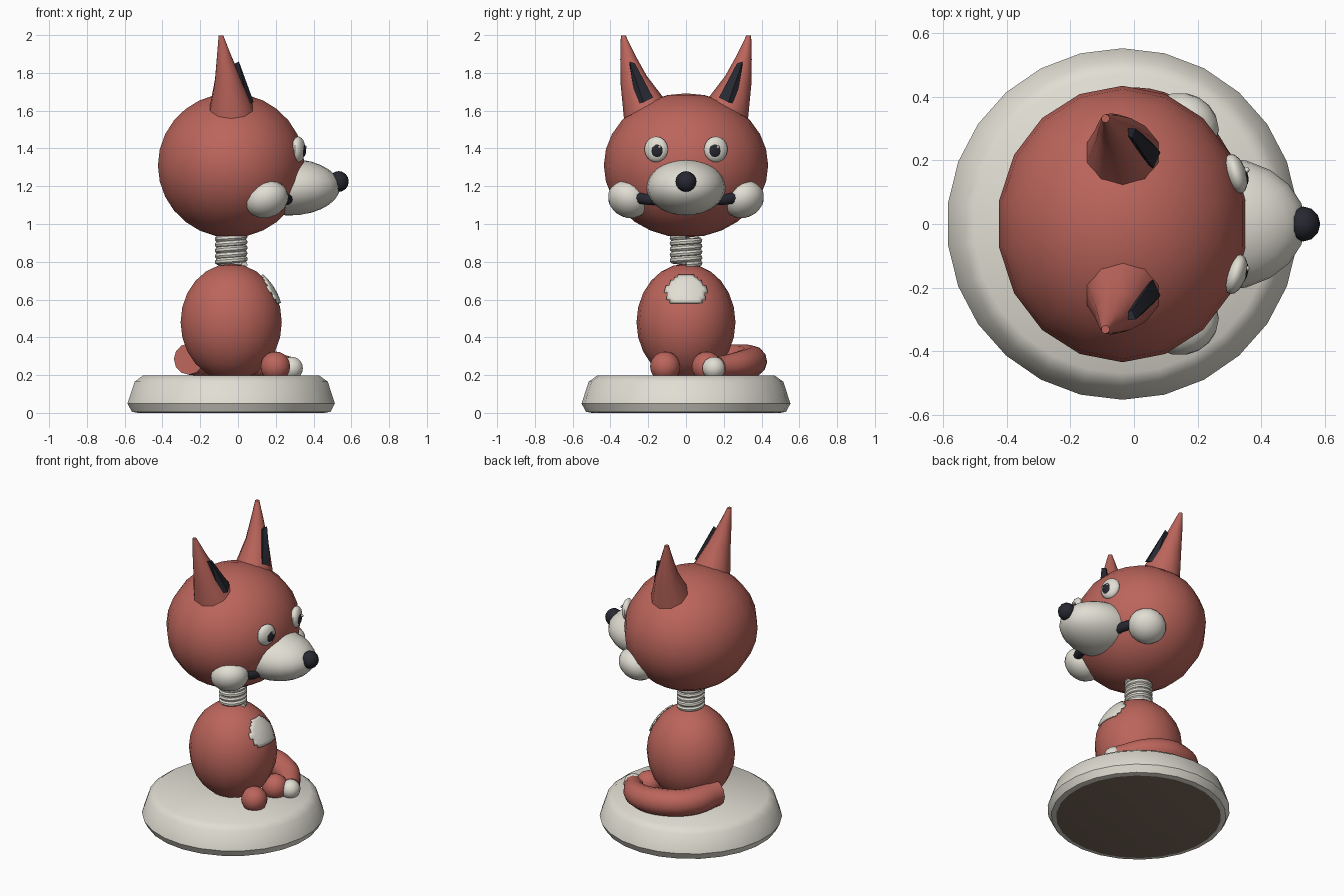
import bpy, bmesh, math
from mathutils import Matrix, Vector

cube = bpy.data.objects.get("Cube")
if cube:
    bpy.data.objects.remove(cube)

CX = -0.036  # shared axis of base, body and head
built = []


def material(name, rgb):
    m = bpy.data.materials.new(name)
    m.use_nodes = True
    m.diffuse_color = (*rgb, 1)
    m.node_tree.nodes["Principled BSDF"].inputs["Base Color"].default_value = (*rgb, 1)
    return m


RED = material("fox red", (0.5, 0.13, 0.105))
WHITE = material("warm white", (0.75, 0.73, 0.65))
DARK = material("near black", (0.02, 0.021, 0.03))
BROWN = material("felt brown", (0.2, 0.145, 0.11))


def finish(name, bm, *mats):
    mesh = bpy.data.meshes.new(name)
    bmesh.ops.recalc_face_normals(bm, faces=bm.faces)
    bm.to_mesh(mesh)
    bm.free()
    obj = bpy.data.objects.new(name, mesh)
    bpy.context.collection.objects.link(obj)
    for m in mats:
        mesh.materials.append(m)
    built.append(obj)
    return obj


def ellipsoid_bm(centre, radii, seg=18, rings=12, rot=Matrix()):
    bm = bmesh.new()
    bmesh.ops.create_uvsphere(bm, u_segments=seg, v_segments=rings, radius=1)
    bm.transform(Matrix.Translation(centre) @ rot @ Matrix.Diagonal((*radii, 1)))
    return bm


def ellipsoid(name, centre, radii, mat, seg=18, rings=12, rot=Matrix()):
    return finish(name, ellipsoid_bm(centre, radii, seg, rings, rot), mat)


def loft(bm, rings):
    """Bridge equal-length point rings and cap both ends."""
    loops = [[bm.verts.new(p) for p in ring] for ring in rings]
    n = len(loops[0])
    for a, b in zip(loops, loops[1:]):
        for i in range(n):
            j = (i + 1) % n
            bm.faces.new((a[i], a[j], b[j], b[i]))
    bm.faces.new(loops[0])
    bm.faces.new(loops[-1])


def circle(centre, r, n, tilt=0.0):
    rot = Matrix.Rotation(tilt, 4, 'X')
    steps = [2 * math.pi * i / n for i in range(n)]
    return [Vector(centre) + rot @ Vector((r * math.sin(a), r * math.cos(a), 0)) for a in steps]


def tube(name, points, radius, mat, scales=None, kind='POLY', sides=3):
    cu = bpy.data.curves.new(name, 'CURVE')
    cu.dimensions = '3D'
    cu.bevel_depth, cu.bevel_resolution, cu.use_fill_caps = radius, sides, True
    sp = cu.splines.new(kind)
    pts = sp.points if kind == 'POLY' else sp.bezier_points
    pts.add(len(points) - 1)
    for i, (p, co) in enumerate(zip(pts, points)):
        p.co = (*co, 1) if kind == 'POLY' else co
        p.radius = scales[i] if scales else 1
        if kind == 'BEZIER':
            p.handle_left_type = p.handle_right_type = 'AUTO'
    sp.resolution_u = 5
    cu.materials.append(mat)
    obj = bpy.data.objects.new(name, cu)
    bpy.context.collection.objects.link(obj)
    bpy.ops.object.select_all(action='DESELECT')
    obj.select_set(True)
    bpy.context.view_layer.objects.active = obj
    bpy.ops.object.convert(target='MESH')
    built.append(bpy.context.view_layer.objects.active)


# Round base with a brown underside
bm = bmesh.new()
profile = [(0.5, 0), (0.53, 0.006), (0.553, 0.05), (0.515, 0.165), (0.47, 0.198)]
loft(bm, [circle((CX, 0, z), r, 26) for r, z in profile])
bm.normal_update()
for f in bm.faces:
    f.material_index = int(all(v.co.z < 0.001 for v in f.verts))
finish("base", bm, WHITE, BROWN)

# Body and paws
BODY, BODY_R = (CX, 0, 0.48), (0.272, 0.262, 0.31)
ellipsoid("body", BODY, BODY_R, RED)
for side, s in (("left", 1), ("right", -1)):
    ellipsoid(side + "_paw", (0.198, s * 0.11, 0.245), (0.08, 0.08, 0.08), RED, 14, 10)

# Chest patch: a piece of a slightly larger body shell with a scalloped hem
bm = ellipsoid_bm(BODY, [r * 1.025 for r in BODY_R], 72, 48)


def off_patch(f):
    c = f.calc_center_median()
    hem = 0.57 + 0.015 * abs(math.sin(c.y * 45))
    return c.x < 0 or c.z < hem or (c.y / 0.107) ** 2 + ((c.z - 0.635) / 0.097) ** 2 > 1


bmesh.ops.delete(bm, geom=[f for f in bm.faces if off_patch(f)], context='FACES')
patch = finish("chest_patch", bm, WHITE)
mod = patch.modifiers.new("thickness", 'SOLIDIFY')
mod.thickness = 0.009

# Tail wrapping around the left side, with a white tip
tail = [(-0.26, 0.05, 0.285), (-0.2, 0.25, 0.28), (-0.03, 0.345, 0.275),
        (0.14, 0.31, 0.26), (0.27, 0.17, 0.24)]
tube("tail", tail, 0.083, RED, [1, 1, 1, 0.9, 0.7], 'BEZIER', 4)
ellipsoid("tail_tip", (0.285, 0.148, 0.237), (0.06, 0.062, 0.06), WHITE, 14, 10)

# Neck spring
turns, steps = 5, 16
coil = []
for i in range(turns * steps + 1):
    a = 2 * math.pi * i / steps
    coil.append((CX + 0.07 * math.cos(a), 0.07 * math.sin(a), 0.785 + 0.15 * i / (turns * steps)))
tube("neck_spring", coil, 0.017, WHITE, sides=2)

# Head, muzzle, nose and mouth
ellipsoid("head", (CX, 0, 1.31), (0.394, 0.435, 0.382), RED, 18, 14)
ellipsoid("muzzle", (0.27, 0, 1.195), (0.27, 0.21, 0.15), WHITE, 20, 14)
ellipsoid("nose", (0.533, 0, 1.225), (0.053, 0.055, 0.055), DARK, 12, 8)
tube("mouth", [(0.22, -0.27, 1.14), (0.26, -0.2, 1.13), (0.26, 0.2, 1.13), (0.22, 0.27, 1.14)],
     0.03, DARK)

for side, s in (("left", 1), ("right", -1)):
    # Cheek tufts
    tilt = Matrix.Rotation(s * 0.5, 4, 'X') @ Matrix.Rotation(-0.35, 4, 'Y')
    ellipsoid(side + "_cheek", (0.152, s * 0.305, 1.13), (0.118, 0.112, 0.092), WHITE, 16, 12, tilt)

    # Eyes: white, pupil and glint, turned slightly outward
    turn = Matrix.Rotation(s * 0.3, 4, 'Z')
    ellipsoid(side + "_eye", (0.32, s * 0.158, 1.395), (0.033, 0.065, 0.068), WHITE, 16, 12, turn)
    ellipsoid(side + "_pupil", (0.342, s * 0.155, 1.39), (0.016, 0.036, 0.038), DARK, 14, 10, turn)
    ellipsoid(side + "_glint", (0.355, s * 0.155 + 0.015, 1.407), (0.009, 0.009, 0.009), WHITE, 8, 6)

    # Ears: tapered, leaning outward and back
    bm = bmesh.new()
    sections = [(-0.035, 0.225, 1.615, 0.118, 0.5), (-0.052, 0.277, 1.76, 0.073, 0.35),
                (-0.072, 0.307, 1.88, 0.042, 0.2), (-0.09, 0.332, 1.997, 0.013, 0.0)]
    loft(bm, [circle((x, s * y, z), r, 10, -s * t) for x, y, z, r, t in sections])
    finish(side + "_ear", bm, RED)

    # Dark inner ear wedge
    bm = bmesh.new()
    wedge = [(0.005, 0.3, 1.86), (-0.005, 0.27, 1.85), (0.05, 0.265, 1.63), (0.083, 0.225, 1.645),
             (0.06, 0.175, 1.67), (-0.03, 0.24, 1.66), (-0.06, 0.3, 1.83)]
    for x, y, z in wedge:
        bm.verts.new((x, s * y, z))
    bmesh.ops.convex_hull(bm, input=bm.verts)
    finish(side + "_inner_ear", bm, DARK)

# Smooth shading with sharp creases kept
bpy.ops.object.select_all(action='DESELECT')
for obj in built:
    obj.select_set(True)
bpy.context.view_layer.objects.active = built[0]
bpy.ops.object.shade_smooth_by_angle(angle=math.radians(40))
